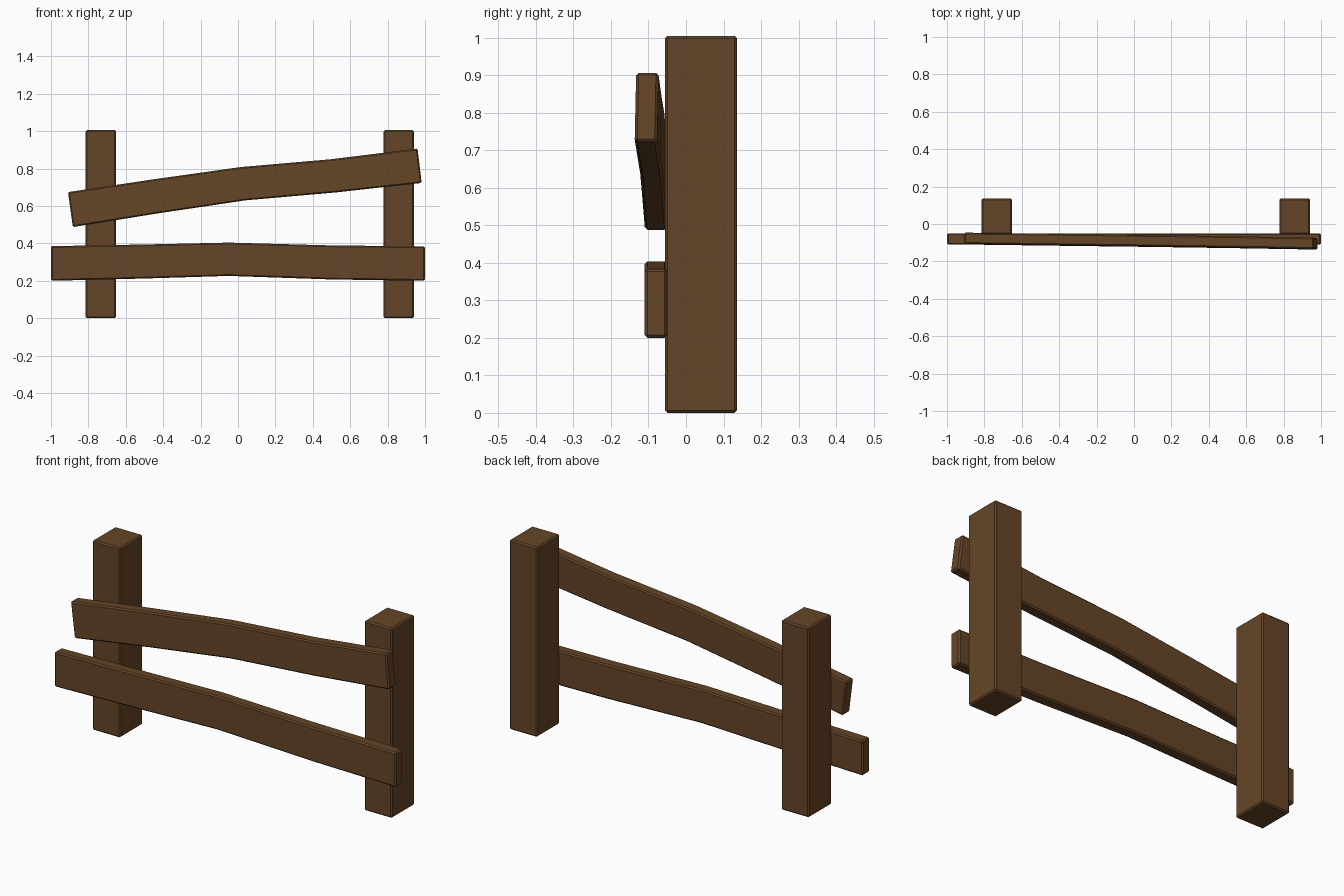
import bpy, bmesh

if "Cube" in bpy.data.objects:
    bpy.data.objects.remove(bpy.data.objects["Cube"])

wood = bpy.data.materials.new("wood")
wood.diffuse_color = (0.13, 0.06, 0.02, 1)
wood.use_nodes = True
wood.node_tree.nodes["Principled BSDF"].inputs["Base Color"].default_value = wood.diffuse_color


def loft(name, sections, bevel=0.007):
    """Join a row of four-cornered sections into one bevelled timber."""
    bm = bmesh.new()
    rings = [[bm.verts.new(p) for p in s] for s in sections]
    for a, b in zip(rings, rings[1:]):
        for i in range(4):
            j = (i + 1) % 4
            bm.faces.new((a[i], a[j], b[j], b[i]))
    bm.faces.new(rings[0])
    bm.faces.new(rings[-1])
    bmesh.ops.recalc_face_normals(bm, faces=bm.faces)
    # bevel the long edges and ends, not the bend lines
    edges = [e for e in bm.edges if e.calc_face_angle(0) > 0.6]
    bmesh.ops.bevel(bm, geom=edges, offset=bevel, segments=1,
                    affect='EDGES', clamp_overlap=True)
    me = bpy.data.meshes.new(name)
    bm.to_mesh(me)
    bm.free()
    me.materials.append(wood)
    ob = bpy.data.objects.new(name, me)
    bpy.context.collection.objects.link(ob)


def post(name, x0, x1):
    y0, y1 = -0.056, 0.136
    loft(name, [[(x0, y0, z), (x1, y0, z), (x1, y1, z), (x0, y1, z)]
                for z in (0, 1.005)])


def rail(name, stations, thick=0.06):
    """Each station: bottom x, bottom z, top x, top z, front y at bottom, top."""
    loft(name, [[(xb, yb, zb), (xb, yb + thick, zb),
                 (xt, yt + thick, zt), (xt, yt, zt)]
                for xb, zb, xt, zt, yb, yt in stations])


# upright posts
post("left_post", -0.815, -0.652)
post("right_post", 0.778, 0.941)

# lower rail, bowed slightly upwards
rail("lower_rail", [
    (-1.0, 0.2, -1.0, 0.385, -0.11, -0.11),
    (-0.5, 0.212, -0.5, 0.394, -0.11, -0.11),
    (-0.05, 0.226, -0.05, 0.404, -0.11, -0.11),
    (0.5, 0.207, 0.5, 0.389, -0.11, -0.11),
    (1.0, 0.2, 1.0, 0.384, -0.11, -0.11)])

# upper rail, slanting up and forwards to the right
rail("upper_rail", [
    (-0.883, 0.487, -0.909, 0.674, -0.11, -0.106),
    (-0.43, 0.56, -0.455, 0.742, -0.116, -0.112),
    (0.04, 0.63, 0.015, 0.808, -0.122, -0.118),
    (0.52, 0.672, 0.5, 0.85, -0.129, -0.125),
    (0.982, 0.723, 0.96, 0.907, -0.137, -0.133)])
